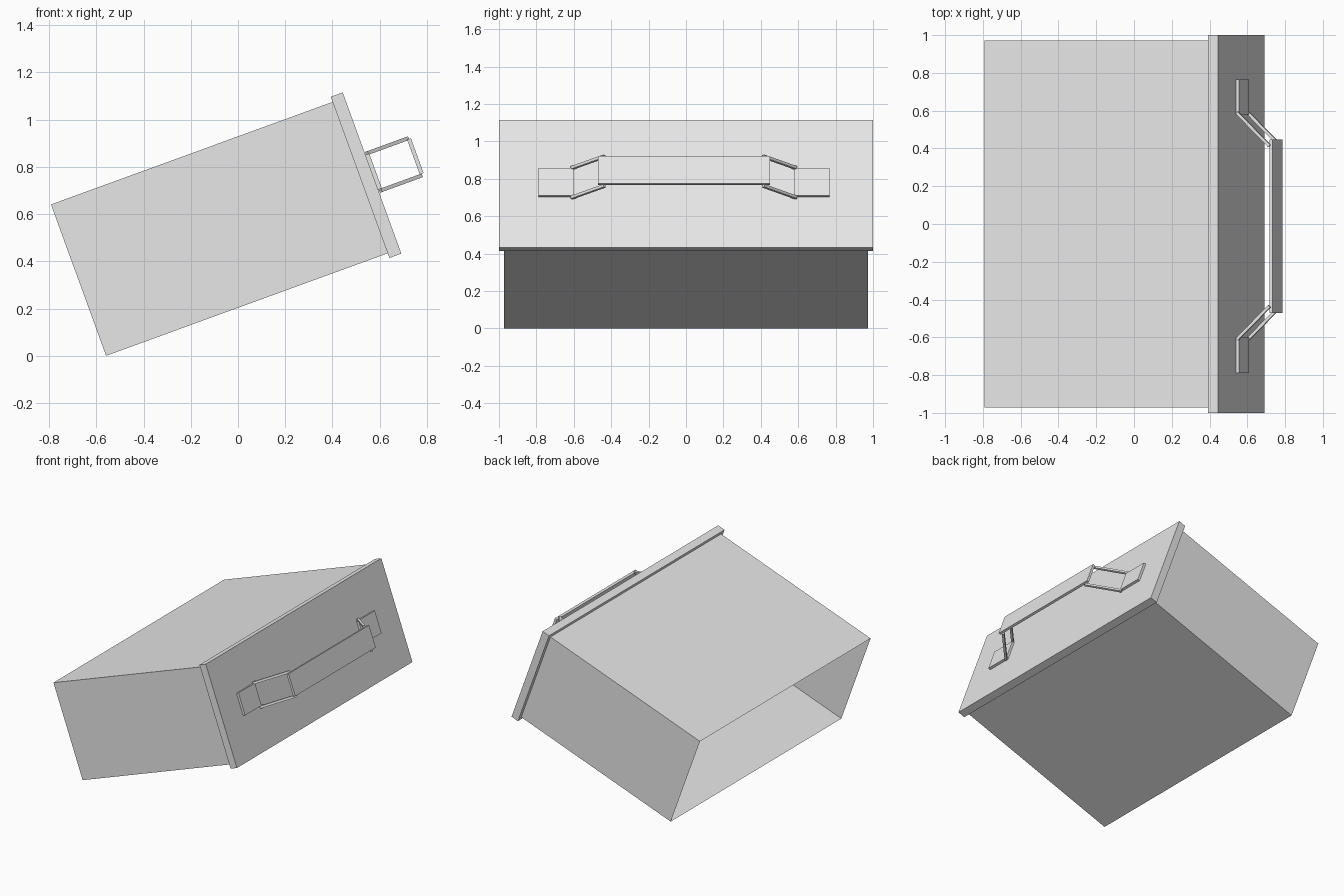
import bpy, bmesh, math
from mathutils import Matrix, Vector

cube = bpy.data.objects.get("Cube")
if cube:
    bpy.data.objects.remove(cube, do_unlink=True)

# Single plain grey material
GREY = (0.8, 0.8, 0.8, 1.0)
grey = bpy.data.materials.new("plain_grey")
grey.use_nodes = True
grey.diffuse_color = GREY
grey.node_tree.nodes["Principled BSDF"].inputs["Base Color"].default_value = GREY

# The whole drawer is pitched 20 degrees, front edge up
TILT = Matrix.Rotation(math.radians(-20), 4, 'Y')


def finish(name, bm):
    bm.transform(TILT)
    mesh = bpy.data.meshes.new(name)
    bm.to_mesh(mesh)
    bm.free()
    mesh.materials.append(grey)
    obj = bpy.data.objects.new(name, mesh)
    bpy.context.collection.objects.link(obj)
    return obj


def box_mesh(size, centre, turn=0.0):
    bm = bmesh.new()
    bmesh.ops.create_cube(bm, size=1)
    bm.transform(Matrix.Translation(centre) @ Matrix.Rotation(turn, 4, 'Z')
                 @ Matrix.Diagonal((*size, 1)))
    return bm


def box(name, x, y, z):
    """Box from (min, max) ranges in the untilted drawer frame."""
    size = [r[1] - r[0] for r in (x, y, z)]
    centre = Vector([(r[0] + r[1]) / 2 for r in (x, y, z)])
    return finish(name, box_mesh(size, centre))


# Drawer body: thin-walled sleeve, open at the rear and behind the front panel
body = box_mesh((1.269, 1.944, 0.682), Vector((0.1095, 0, 0.532)))
body.normal_update()
ends = [f for f in body.faces if abs(f.normal.x) > 0.9]
bmesh.ops.delete(body, geom=ends, context='FACES_ONLY')
finish("drawer_body", body)

# Front panel, slightly larger than the body
box("front_panel", (0.744, 0.798), (-1, 1), (0.170, 0.896))

# Handle: grip bar, two mounting pads and four slanted rails
MID = -0.011
BAR_Z = (0.458, 0.615)
box("handle_grip", (0.986, 1.003), (MID - 0.459, MID + 0.459), BAR_Z)
for side, label in ((1, "back"), (-1, "front")):
    ys = sorted((MID + side * 0.590, MID + side * 0.777))
    box("handle_pad_" + label, (0.798, 0.815), ys, BAR_Z)
    a = Vector((0.806, MID + side * 0.600))
    b = Vector((0.989, MID + side * 0.424))
    d = b - a
    for z, level in ((0.451, "lower"), (0.619, "upper")):
        mid = (a + b) / 2
        rail = box_mesh((d.length, 0.016, 0.016), Vector((mid.x, mid.y, z)),
                        math.atan2(d.y, d.x))
        finish("handle_rail_" + level + "_" + label, rail)
